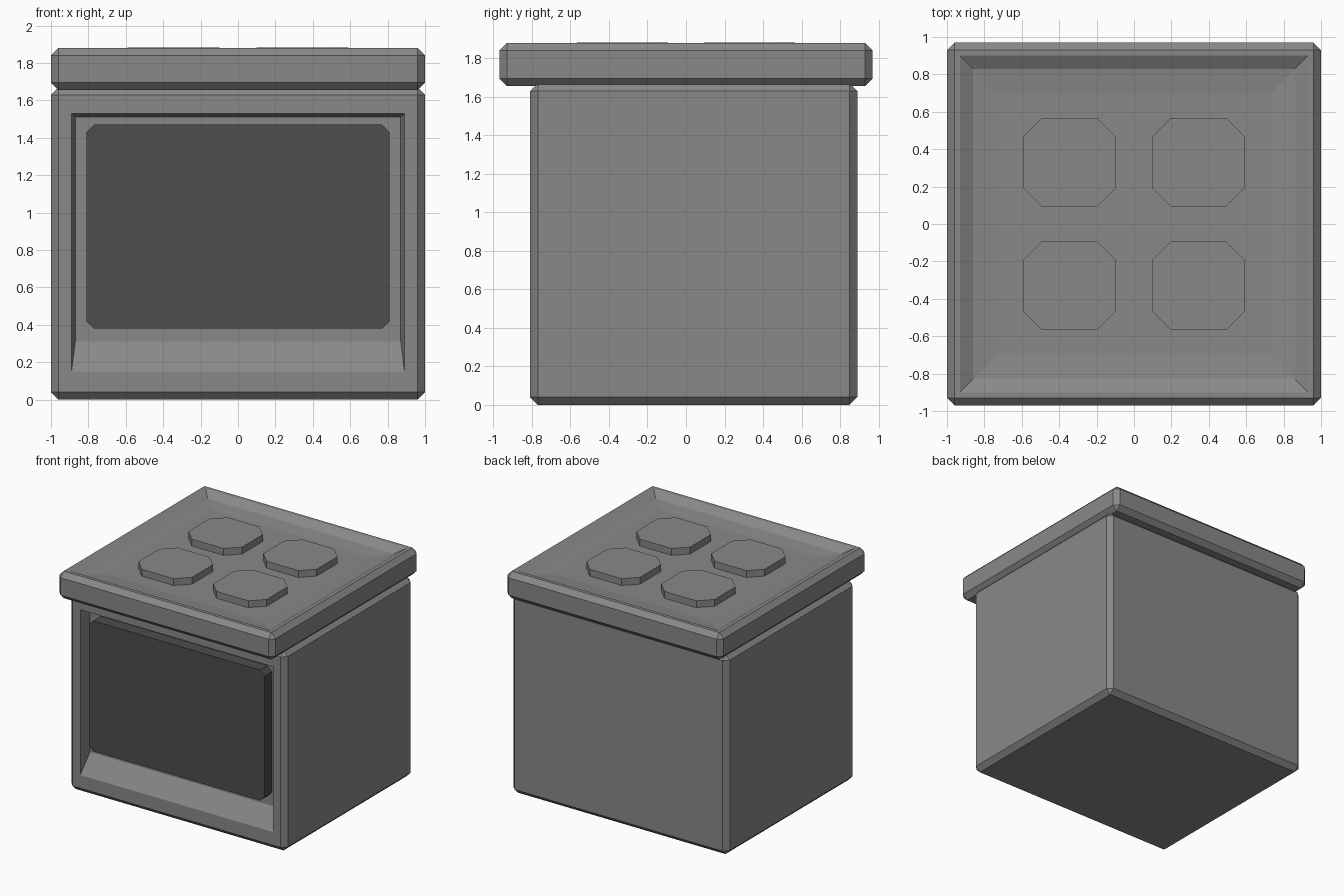
import bpy, bmesh
from mathutils import Vector

if "Cube" in bpy.data.objects:
    bpy.data.objects.remove(bpy.data.objects["Cube"])


def material(name, value):
    mat = bpy.data.materials.new(name)
    mat.diffuse_color = (value, value, value, 1)
    mat.use_nodes = True
    mat.node_tree.nodes["Principled BSDF"].inputs["Base Color"].default_value = mat.diffuse_color
    return mat


steel = material("steel_grey", 0.25)
dark = material("dark_glass", 0.075)


def box(x0, x1, y0, y1, z0, z1):
    bm = bmesh.new()
    bmesh.ops.create_cube(bm, size=1)
    for v in bm.verts:
        v.co = ((x0 + x1) / 2 + v.co.x * (x1 - x0),
                (y0 + y1) / 2 + v.co.y * (y1 - y0),
                (z0 + z1) / 2 + v.co.z * (z1 - z0))
    return bm


def chamfer(bm, width, edges=None):
    bmesh.ops.bevel(bm, geom=edges or bm.edges[:], offset=width, segments=1,
                    profile=0.5, affect='EDGES')


def edges_along(bm, axis):
    return [e for e in bm.edges
            if abs(e.verts[0].co[axis] - e.verts[1].co[axis]) > 0.03]


def facing(bm, direction):
    d = Vector(direction)
    bm.normal_update()
    return max(bm.faces, key=lambda f: f.normal.dot(d) * 10 + f.calc_area())


def inset_to(bm, face, place):
    """Inset a face, then put each corner of the inner face with place()."""
    bmesh.ops.inset_individual(bm, faces=[face], thickness=0.02)
    mid = face.calc_center_median()
    for v in face.verts:
        v.co = place(v.co - mid)


def finish(bm, name, mat=steel):
    bmesh.ops.recalc_face_normals(bm, faces=bm.faces[:])
    mesh = bpy.data.meshes.new(name)
    bm.to_mesh(mesh)
    bm.free()
    mesh.materials.append(mat)
    ob = bpy.data.objects.new(name, mesh)
    bpy.context.collection.objects.link(ob)


def sign(a):
    return 1 if a > 0 else -1


# oven body with a recessed front whose lower lip slopes outwards
body = box(-1, 1, -0.81, 0.89, 0, 1.67)
chamfer(body, 0.04)
front = facing(body, (0, -1, 0))
for hx, low, high, y in ((0.89, 0.15, 1.53, -0.81), (0.87, 0.31, 1.51, -0.71)):
    inset_to(body, front, lambda d: (sign(d.x) * hx, y, high if d.z > 0 else low))
finish(body, "oven_body")

# dark door window with clipped corners
window = box(-0.81, 0.81, -0.81, -0.69, 0.38, 1.47)
chamfer(window, 0.04, edges_along(window, 1))
finish(window, "door_window", dark)

# cooktop slab with raised rim and shallow tray
top = box(-1, 1, -0.97, 0.97, 1.655, 1.88)
chamfer(top, 0.04)
tray = facing(top, (0, 0, 1))
for hx, z in ((0.93, 1.88), (0.86, 1.84), (0.73, 1.825)):
    inset_to(top, tray, lambda d: (sign(d.x) * hx, sign(d.y) * (hx - 0.03), z))
finish(top, "cooktop")

# four octagonal burners
for sx, side in ((-1, "left"), (1, "right")):
    for sy, row in ((-1, "front"), (1, "back")):
        cx, cy = sx * 0.345, sy * 0.33
        b = box(cx - 0.247, cx + 0.247, cy - 0.237, cy + 0.237, 1.8, 1.882)
        chamfer(b, 0.1, edges_along(b, 2))
        finish(b, f"burner_{row}_{side}")
